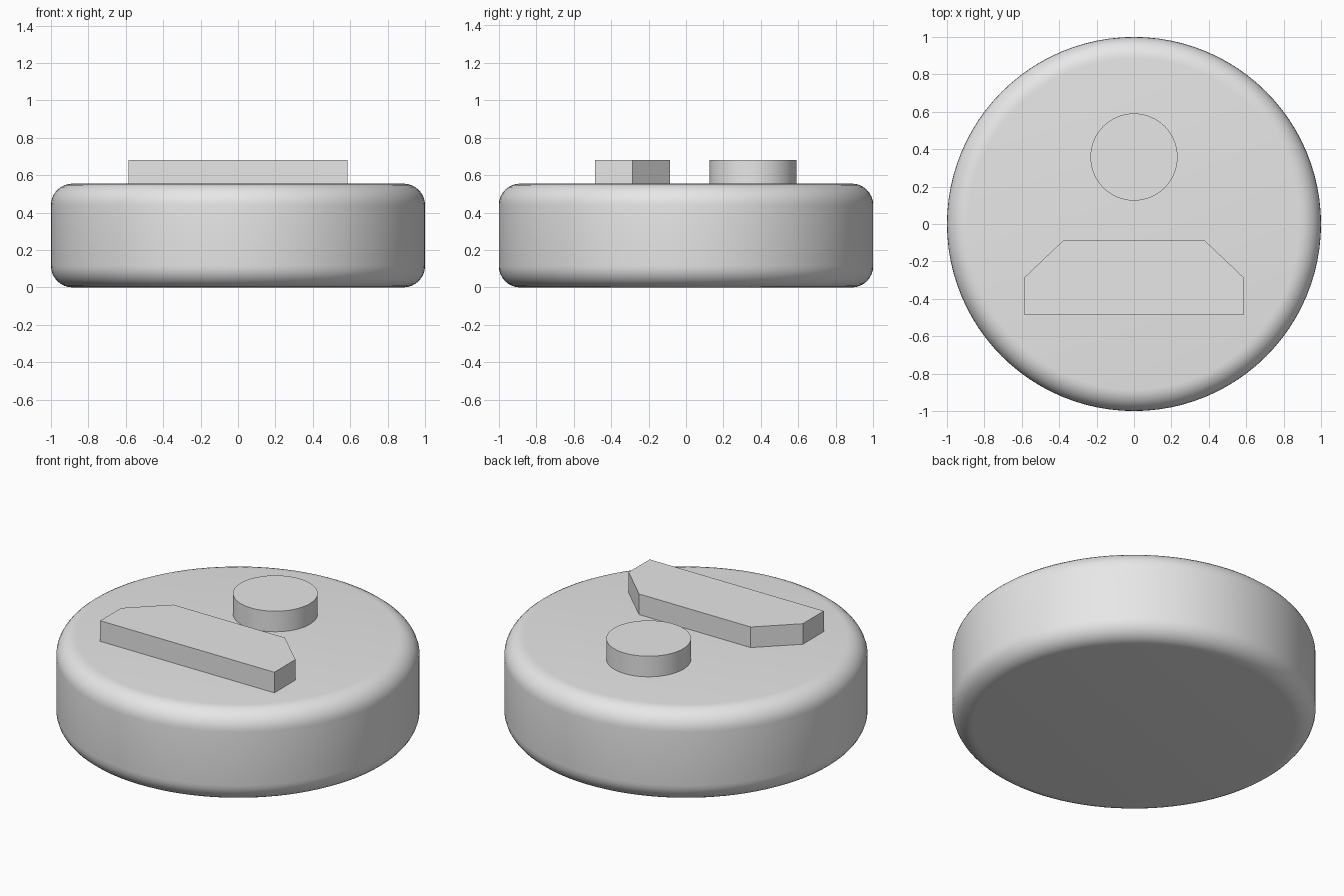
import bpy
import bmesh
import math

cube = bpy.data.objects.get("Cube")
if cube:
    bpy.data.objects.remove(cube, do_unlink=True)

BASE_TOP = 0.555
ICON_TOP = 0.68

# Single plain grey for every part
grey = bpy.data.materials.new("light_grey")
grey.use_nodes = True
colour = (0.8, 0.8, 0.8, 1)
grey.diffuse_color = colour
grey.node_tree.nodes["Principled BSDF"].inputs["Base Color"].default_value = colour


def circle(radius, cy=0, sides=64):
    angles = [2 * math.pi * i / sides for i in range(sides)]
    return [(radius * math.cos(a), cy + radius * math.sin(a)) for a in angles]


def prism(name, outline, bottom, top):
    """Extrude a counter-clockwise outline straight up."""
    bm = bmesh.new()
    face = bm.faces.new([bm.verts.new((x, y, bottom)) for x, y in outline])
    raised = bmesh.ops.extrude_face_region(bm, geom=[face], use_keep_orig=True)["geom"]
    for v in raised:
        if isinstance(v, bmesh.types.BMVert):
            v.co.z = top
    bmesh.ops.recalc_face_normals(bm, faces=bm.faces)
    mesh = bpy.data.meshes.new(name)
    bm.to_mesh(mesh)
    bm.free()
    mesh.materials.append(grey)
    obj = bpy.data.objects.new(name, mesh)
    bpy.context.collection.objects.link(obj)
    return obj


def smooth(obj):
    bpy.ops.object.select_all(action="DESELECT")
    obj.select_set(True)
    bpy.context.view_layer.objects.active = obj
    bpy.ops.object.shade_smooth_by_angle(angle=math.radians(35))


# Round puck with softly rounded rims
puck = prism("base_puck", circle(1, sides=96), 0, BASE_TOP)
bevel = puck.modifiers.new("rounded_rims", "BEVEL")
bevel.width = 0.115
bevel.segments = 8
bevel.limit_method = "ANGLE"
bevel.angle_limit = math.radians(40)
bpy.context.view_layer.objects.active = puck
bpy.ops.object.modifier_apply(modifier=bevel.name)
smooth(puck)

# Raised figure: round head and chamfered shoulders
head = prism("icon_head", circle(0.233, cy=0.358), BASE_TOP - 0.02, ICON_TOP)
smooth(head)

right_half = [(-0.375, -0.085), (-0.585, -0.285), (-0.585, -0.487)]
left_half = [(-x, y) for x, y in reversed(right_half)]
prism("icon_shoulders", right_half + left_half, BASE_TOP - 0.02, ICON_TOP)
